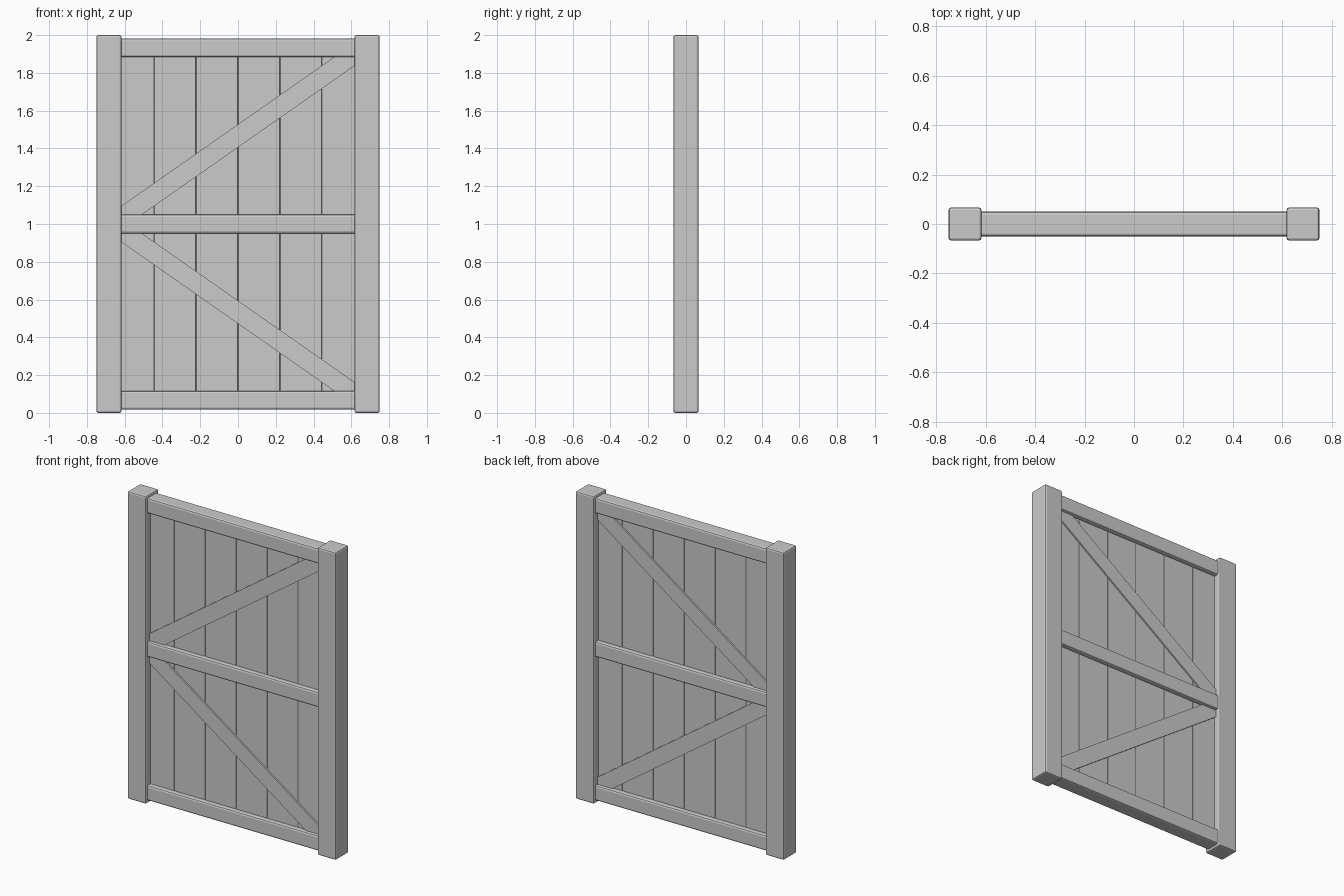
import bpy, math

if "Cube" in bpy.data.objects:
    bpy.data.objects.remove(bpy.data.objects["Cube"])

U = 1 / 15                      # timber module
HALF = 10 * U                   # half the inner width, measured into the posts
Z_LOW, Z_MID, Z_TOP = U, 1.0, 2 - U


def board(name, size, loc, bevel=0.0, angle=0.0):
    """Rectangular timber with optionally rounded edges."""
    bpy.ops.mesh.primitive_cube_add(size=1, location=loc)
    ob = bpy.context.object
    ob.name = name
    ob.scale = size
    bpy.ops.object.transform_apply(location=False, rotation=False, scale=True)
    ob.rotation_euler.y = angle
    if bevel:
        m = ob.modifiers.new("edges", 'BEVEL')
        m.width = bevel
        m.segments = 2
    return ob


# Posts
for side, x in (("left", -1), ("right", 1)):
    board(f"post_{side}", (2 * U, 2 * U, 2), (x * (0.75 - U), 0, 1), 0.01)

# Horizontal rails
for part, z in (("bottom", Z_LOW), ("middle", Z_MID), ("top", Z_TOP)):
    board(f"rail_{part}", (2 * HALF, 0.1, 0.1), (0, 0, z), 0.012)

# Vertical planks
w = 2 * HALF / 6
for i in range(6):
    board(f"plank_{i + 1}", (w, 0.04, Z_TOP - Z_LOW),
          (-HALF + (i + 0.5) * w, 0, 1), 0.005)

# Diagonal braces, showing on both faces
rise = Z_TOP - Z_MID
length = math.hypot(2 * HALF, rise)
tilt = math.atan2(rise, 2 * HALF)
for part, s in (("lower", -1), ("upper", 1)):
    board(f"brace_{part}", (length, 0.06, 0.1), (0, 0, 1 + s * rise / 2), 0, -s * tilt)
